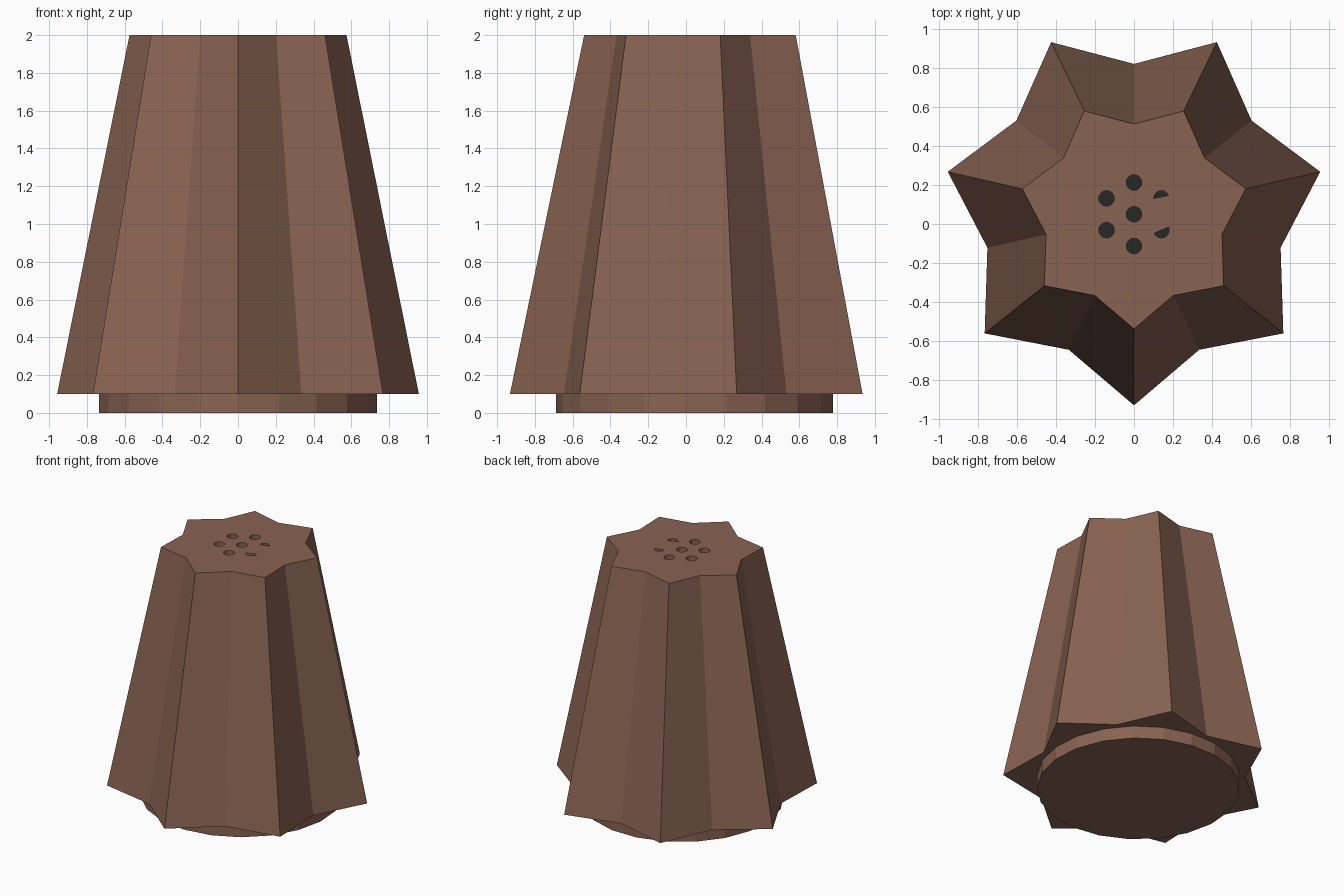
import bpy, bmesh, math
from mathutils import Vector

if "Cube" in bpy.data.objects:
    bpy.data.objects.remove(bpy.data.objects["Cube"], do_unlink=True)

CENTRE_Y = 0.05


def material(name, rgb):
    m = bpy.data.materials.new(name)
    m.use_nodes = True
    m.diffuse_color = (*rgb, 1)
    m.node_tree.nodes["Principled BSDF"].inputs["Base Color"].default_value = (*rgb, 1)
    return m


brown = material("warm brown", (0.25, 0.125, 0.085))
dark = material("hole black", (0.02, 0.02, 0.02))


def ring(count, radii, cx=0, cy=CENTRE_Y):
    """Points around a centre starting at the front; radii repeat in turn."""
    pts = []
    for i in range(count):
        a = math.tau * i / count
        r = radii[i % len(radii)]
        pts.append((cx + r * math.sin(a), cy - r * math.cos(a)))
    return pts


def loft(name, sections, mats):
    """Closed solid through (points, height) sections."""
    bm = bmesh.new()
    loops = [[bm.verts.new((x, y, z)) for x, y in pts] for pts, z in sections]
    n = len(loops[0])
    bm.faces.new(loops[0][::-1])
    bm.faces.new(loops[-1])
    for low, high in zip(loops, loops[1:]):
        for i in range(n):
            j = (i + 1) % n
            bm.faces.new((low[i], low[j], high[j], high[i]))
    bmesh.ops.recalc_face_normals(bm, faces=bm.faces)
    mesh = bpy.data.meshes.new(name)
    bm.to_mesh(mesh)
    bm.free()
    for m in mats:
        mesh.materials.append(m)
    ob = bpy.data.objects.new(name, mesh)
    bpy.context.collection.objects.link(ob)
    return ob


# Tapered seven-pointed star body
TIP, VALLEY, TAPER = 0.982, 0.773, 0.6
body = loft("star_body", [
    (ring(14, (TIP, VALLEY)), 0.1),
    (ring(14, (TIP * TAPER, VALLEY * TAPER)), 2.0),
], [brown, dark])

# Round foot plug
loft("foot_plug", [(ring(21, (0.737,)), 0), (ring(21, (0.737,)), 0.1)], [brown])

# Shaker holes: one in the middle, six around; the two on the left are part closed
HOLE_R, SPREAD, FLOOR = 0.04, 0.163, 1.9
centres = [(0, CENTRE_Y)] + ring(6, (SPREAD,))
for k, (cx, cy) in enumerate(centres):
    pts = ring(16, (HOLE_R,), cx, cy)
    if cx > 0.01:
        side = 1 if cy > CENTRE_Y else -1
        slope = 0.1 if side > 0 else 0.4
        pts = [p for p in pts if side * (p[1] - cy - slope * (p[0] - cx)) > -0.001]
    cutter = loft(f"hole_cutter_{k}", [(pts, FLOOR), (pts, 2.1)], [brown, dark])
    for p in cutter.data.polygons:
        p.material_index = 1 if abs(p.normal.z) > 0.9 else 0
    cutter.hide_render = True
    cutter.hide_viewport = True
    cut = body.modifiers.new(f"hole_{k}", "BOOLEAN")
    cut.operation = "DIFFERENCE"
    cut.solver = "EXACT"
    cut.object = cutter
